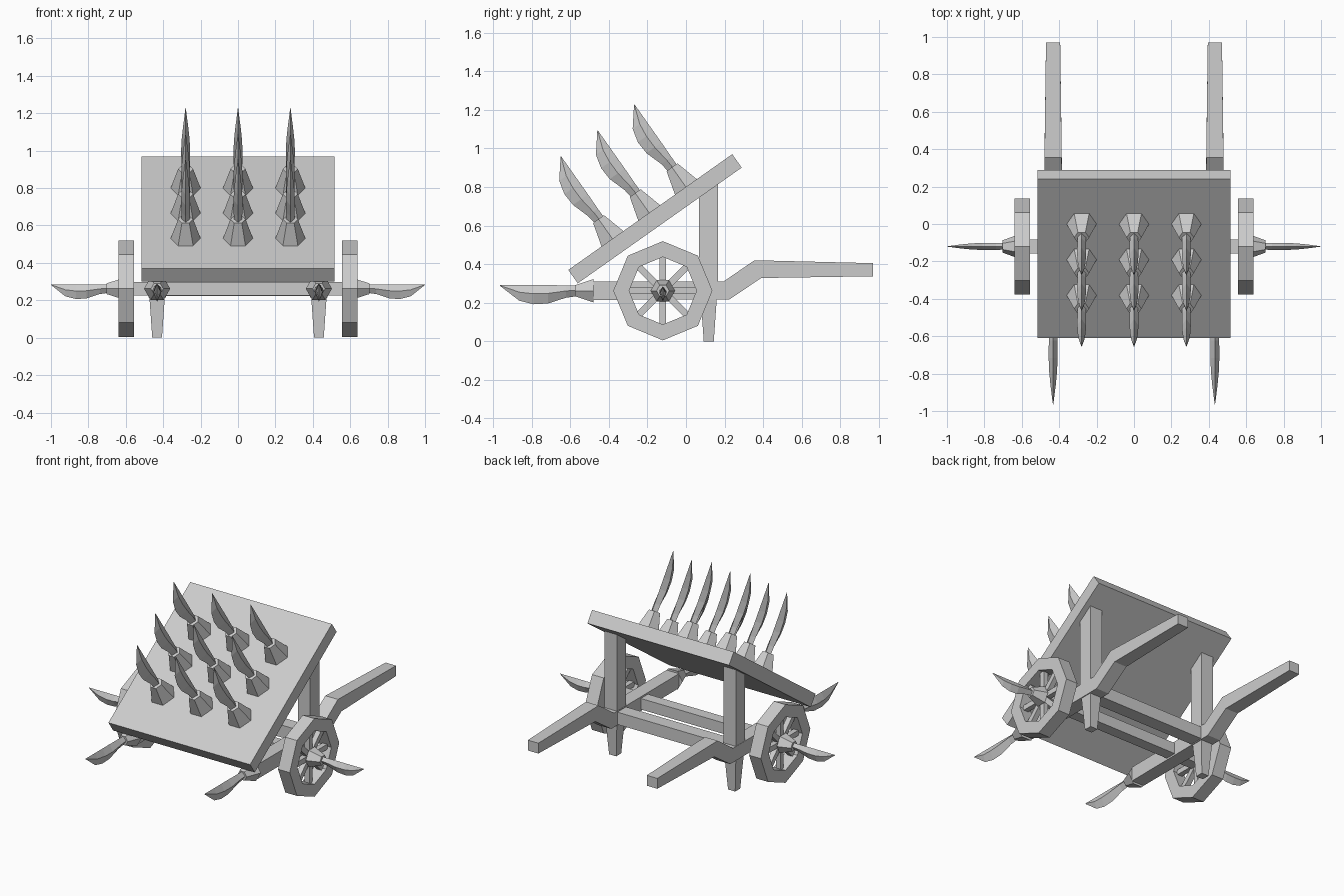
import bpy, bmesh, math
from mathutils import Matrix, Vector

if "Cube" in bpy.data.objects:
    bpy.data.objects.remove(bpy.data.objects["Cube"])

wood = bpy.data.materials.new("plain grey")
wood.diffuse_color = (0.6, 0.6, 0.6, 1)
wood.use_nodes = True
wood.node_tree.nodes["Principled BSDF"].inputs["Base Color"].default_value = wood.diffuse_color


def finish(name, bm, matrix=Matrix()):
    bmesh.ops.recalc_face_normals(bm, faces=bm.faces)
    mesh = bpy.data.meshes.new(name)
    bm.to_mesh(mesh)
    bm.free()
    mesh.materials.append(wood)
    ob = bpy.data.objects.new(name, mesh)
    ob.matrix_world = matrix
    bpy.context.collection.objects.link(ob)
    return ob


def loft(name, rings, matrix=Matrix(), closed=False):
    """Skin a list of equal-sized vertex rings; cap the ends unless closed."""
    bm = bmesh.new()
    vs = [[bm.verts.new(p) for p in r] for r in rings]
    n, k = len(rings[0]), len(rings)
    for i in range(k if closed else k - 1):
        a, b = vs[i], vs[(i + 1) % k]
        for j in range(n):
            bm.faces.new((a[j], a[(j + 1) % n], b[(j + 1) % n], b[j]))
    if not closed:
        bm.faces.new(vs[0])
        bm.faces.new(vs[-1])
    return finish(name, bm, matrix)


def box(name, lo, hi, matrix=Matrix()):
    (x0, y0, z0), (x1, y1, z1) = lo, hi
    ring = lambda z: [(x0, y0, z), (x1, y0, z), (x1, y1, z), (x0, y1, z)]
    return loft(name, [ring(z0), ring(z1)], matrix)


def frame(origin, back, axis):
    """Local z follows the blade axis, local y its straight back."""
    y, z = Vector(back).normalized(), Vector(axis).normalized()
    m = Matrix((y.cross(z), y, z)).transposed().to_4x4()
    m.translation = origin
    return m


def spike(name, matrix, r0, r1, neck, length, scale=1.0):
    """Six-sided tapered socket holding a knife blade."""
    m = matrix @ Matrix.Scale(scale, 4)
    hexa = lambda r, z: [(r * math.cos(a * math.pi / 3), r * math.sin(a * math.pi / 3), z) for a in range(6)]
    loft(name + "_socket", [hexa(r0, 0), hexa(r1, neck)], m)
    # blade stations: distance fraction, back, belly, half thickness
    stations = [(-0.03, .028, -.028, .022), (.12, .028, -.036, .023), (.36, .029, -.066, .024),
                (.55, .029, -.070, .021), (.74, .029, -.052, .014), (1, .029, .026, .001)]
    rings = []
    for f, back, belly, t in stations:
        z = neck + f * (length - neck)
        mid = back * .55 + belly * .45
        rings.append([(0, back, z), (t, mid, z), (0, belly, z), (-t, mid, z)])
    loft(name + "_blade", rings, m)


# Tilted board
slope = Vector((0, .85, .60)).normalized()
normal = Vector((1, 0, 0)).cross(slope)
board_corner = Vector((0, -.61, .37))
tilt = frame(board_corner, slope, normal)
box("board", (-.515, 0, -.085), (.515, 1.04, 0), tilt)

# Three rows of three blades on the board
for row in range(3):
    for col in (-1, 0, 1):
        base = board_corner + slope * (.28 + .233 * row) + Vector((col * .28, 0, 0))
        spike("board_spike", frame(base, slope, normal), .08, .04, .125, .503)

WY, WZ = -.12, .262    # wheel centre
for s in (-1, 1):
    cx = s * .4325
    # Side beam with raised handle: y, bottom z, top z, half width
    path = [(-.48, .215, .31, .045), (.2, .215, .31, .047), (.225, .217, .325, .047),
            (.37, .322, .42, .046), (.97, .337, .405, .038)]
    path[1] = (.19, .215, .31, .047)
    outline = [(-.48, .215, -.48, .31, .045), (.225, .217, .195, .31, .047),
               (.39, .328, .355, .42, .046), (.97, .337, .97, .405, .038)]
    loft("side_beam", [[(cx - w, yb, zb), (cx + w, yb, zb), (cx + w, yt, zt), (cx - w, yt, zt)]
                       for yb, zb, yt, zt, w in outline])
    # Post cut to the slope of the board
    p0, p1 = .068, .165
    under = lambda y: .315 + (y + .555) * .706
    loft("post", [[(cx + a * .045, y, z) for a, y, z in
                   ((-1, p0, z0), (1, p0, z0), (1, p1, z1), (-1, p1, z1))]
                  for z0, z1 in ((.25, .25), (under(p0), under(p1)))])
    # Tapered foot
    loft("foot", [[(cx + a * w, .118 + b * w, z) for a, b in ((-1, -1), (1, -1), (1, 1), (-1, 1))]
                  for w, z in ((.026, 0), (.042, .23))])
    # Blade on the front end of the beam
    spike("beam_spike", frame((cx, -.48, WZ), (0, 0, 1), (0, -1, 0)), .07, .033, .095, .485)

    # Octagonal wheel rim
    rim = []
    for i in range(8):
        a = i * math.pi / 4
        rim.append([(s * x, WY + r * math.cos(a), WZ + r * math.sin(a))
                    for r, x in ((.257, .555), (.257, .64), (.175, .64), (.175, .555))])
    loft("wheel_rim", rim, closed=True)
    # Spokes
    for i in range(4):
        m = Matrix.Translation((s * .5975, WY, WZ)) @ Matrix.Rotation(i * math.pi / 4, 4, 'X')
        box("spoke", (-.017, -.017, -.178), (.017, .017, .178), m)
    # Hub blade
    spike("hub_spike", frame((s * .62, WY, WZ), (0, 0, 1), (s, 0, 0)), .08, .042, .105, .483, .787)

# Axle and rear cross beam
box("axle", (-.62, WY - .037, WZ - .035), (.62, WY + .037, WZ + .037))
box("cross_beam", (-.42, .072, .222), (.42, .162, .303))
